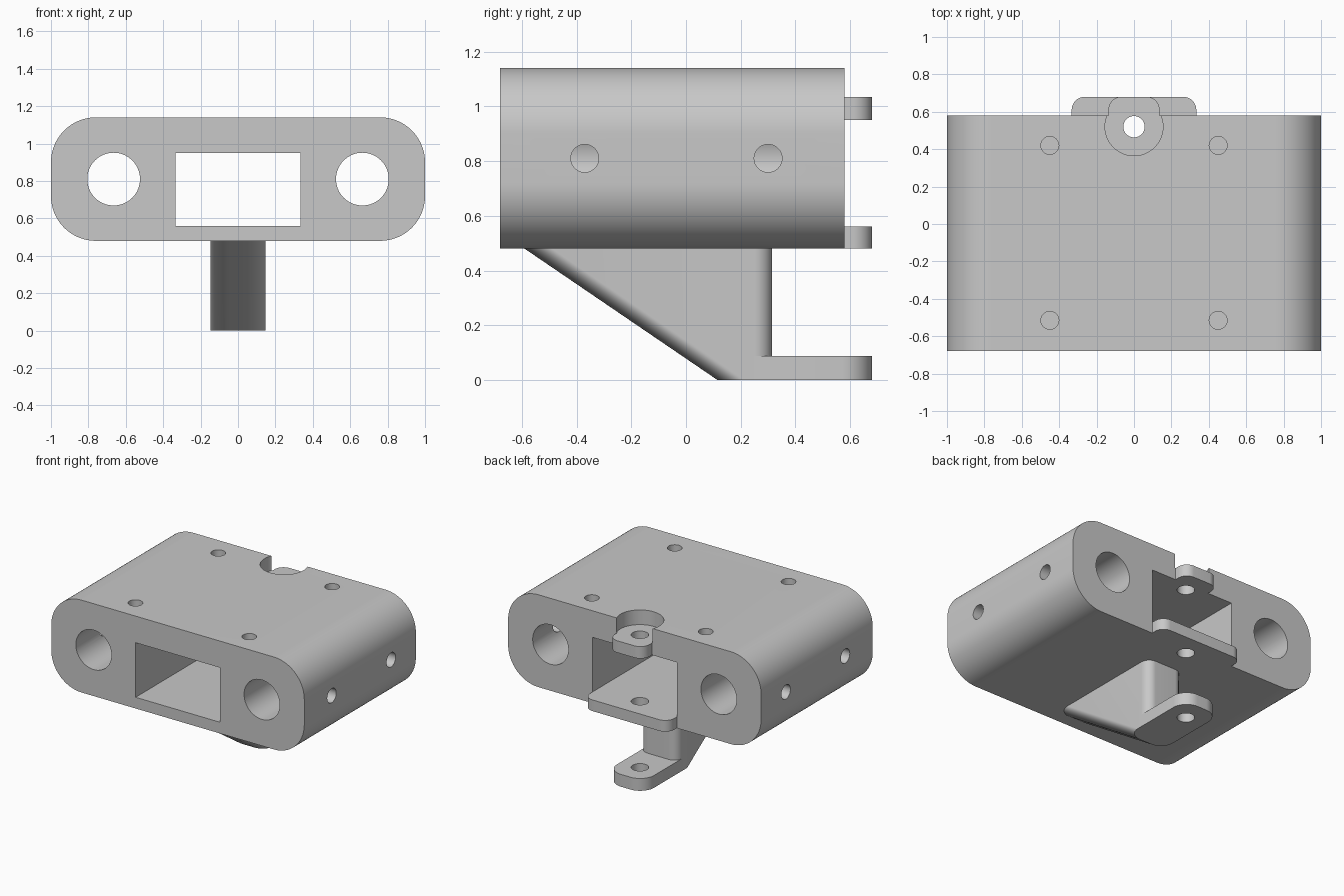
import bpy
import bmesh
from math import sin, cos, pi
from mathutils import Vector

cube = bpy.data.objects.get("Cube")
if cube:
    bpy.data.objects.remove(cube, do_unlink=True)

grey = bpy.data.materials.new("light_grey")
grey.use_nodes = True
COLOUR = (0.58, 0.58, 0.58, 1)
grey.diffuse_color = COLOUR
grey.node_tree.nodes["Principled BSDF"].inputs["Base Color"].default_value = COLOUR


def rounded(u0, u1, v0, v1, radii, steps=16):
    """Rectangle with one radius per corner, counter-clockwise from (u0, v0)."""
    corners = [(u0, v0, 1, 1), (u1, v0, -1, 1), (u1, v1, -1, -1), (u0, v1, 1, -1)]
    points = []
    for i, ((u, v, su, sv), r) in enumerate(zip(corners, radii)):
        if r == 0:
            points.append((u, v))
            continue
        for k in range(steps + 1):
            a = pi + i * pi / 2 + k / steps * pi / 2
            points.append((u + su * r + r * cos(a), v + sv * r + r * sin(a)))
    return points


def circle(u, v, r, n=64):
    return [(u + r * cos(2 * pi * k / n), v + r * sin(2 * pi * k / n)) for k in range(n)]


def place(point, axis, w):
    """Lift a 2D point into 3D, at distance w along the given axis."""
    u, v = point
    return Vector({"x": (w, u, v), "y": (u, w, v), "z": (u, v, w)}[axis])


def loft(name, axis, start, end, ring, end_ring=None):
    bm = bmesh.new()
    a = [bm.verts.new(place(p, axis, start)) for p in ring]
    b = [bm.verts.new(place(p, axis, end)) for p in (end_ring or ring)]
    bm.faces.new(a)
    bm.faces.new(b)
    for i in range(len(a)):
        j = (i + 1) % len(a)
        bm.faces.new((a[i], a[j], b[j], b[i]))
    bmesh.ops.recalc_face_normals(bm, faces=bm.faces)
    mesh = bpy.data.meshes.new(name)
    bm.to_mesh(mesh)
    bm.free()
    mesh.materials.append(grey)
    obj = bpy.data.objects.new(name, mesh)
    bpy.context.collection.objects.link(obj)
    return obj


def activate(obj):
    bpy.ops.object.select_all(action="DESELECT")
    obj.select_set(True)
    bpy.context.view_layer.objects.active = obj


def combine(target, tool, operation="DIFFERENCE"):
    tool.hide_render = True
    mod = target.modifiers.new("combine", "BOOLEAN")
    mod.operation = operation
    mod.solver = "EXACT"
    mod.object = tool
    activate(target)
    bpy.ops.object.modifier_apply(modifier=mod.name)
    bpy.data.objects.remove(tool, do_unlink=True)


BOTTOM, TOP, BACK, END = 0.48, 1.14, 0.58, 0.68
ROOF, FLOOR, MID = 0.95, 0.56, 0.81
PIN_Y, PIN_R = 0.52, 0.057

# Main block with its central channel
body = loft("body_block", "y", -END, BACK, rounded(-1, 1, BOTTOM, TOP, [0.24] * 4, 24))
combine(body, loft("channel_cutter", "y", -1, 1,
                   rounded(-0.333, 0.333, FLOOR, ROOF, [0] * 4)))

# Long bores, side holes and blind top holes on both sides
for side in (-1, 1):
    combine(body, loft("bore_cutter", "y", -1, 1, circle(side * 0.665, MID, 0.141)))
    for y in (-0.37, 0.3):
        combine(body, loft("side_hole_cutter", "x", side * 0.665, side * 1.1,
                           circle(y, MID, 0.051, 32)))
    for y in (-0.515, 0.42):
        combine(body, loft("top_hole_cutter", "z", 0.75, 1.3,
                           circle(side * 0.45, y, 0.048, 32)))

# Round pocket above the upper pin tab
combine(body, loft("pocket_cutter", "z", 1.035, 1.3, circle(0, PIN_Y, 0.155)))

# Rear tabs on the channel roof and floor
combine(body, loft("upper_tab", "z", ROOF, 1.035,
                   rounded(-0.137, 0.137, 0.56, END, [0, 0, 0.07, 0.07])), "UNION")
combine(body, loft("lower_tab", "z", BOTTOM, FLOOR,
                   rounded(-0.333, 0.333, 0.56, END, [0, 0, 0.07, 0.07])), "UNION")
combine(body, loft("pin_cutter", "z", 0.3, 1.3, circle(0, PIN_Y, PIN_R, 48)))

# Sloping leg under the block
leg_radii = [0.1, 0.1, 0.065, 0.065]
leg = loft("sloping_leg", "z", 0, BOTTOM,
           rounded(-0.147, 0.147, 0.115, 0.315, leg_radii),
           rounded(-0.147, 0.147, -0.59, 0.315, leg_radii))

# Foot plate with its pin hole
foot = loft("foot_plate", "z", 0, 0.088,
            rounded(-0.147, 0.147, 0.25, END, [0, 0, 0.11, 0.11]))
combine(foot, loft("foot_pin_cutter", "z", -0.2, 0.3, circle(0, PIN_Y, PIN_R, 48)))

for obj in (body, leg, foot):
    activate(obj)
    bpy.ops.object.shade_smooth_by_angle(angle=pi / 6)
